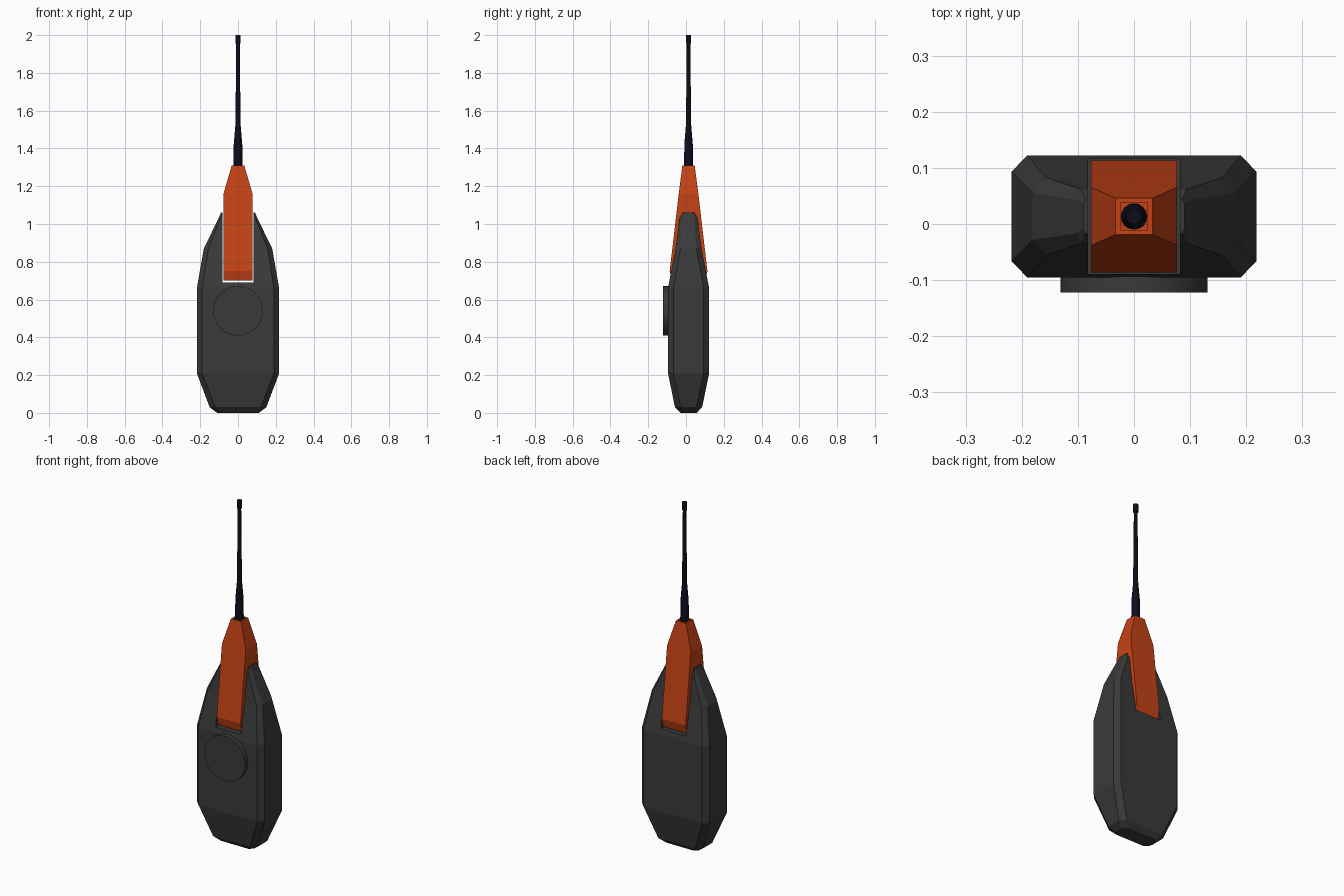
import bpy, bmesh, math

if "Cube" in bpy.data.objects:
    bpy.data.objects.remove(bpy.data.objects["Cube"])

CY = 0.0135  # shared centre line in y


def material(name, rgb):
    m = bpy.data.materials.new(name)
    m.diffuse_color = (*rgb, 1)
    m.use_nodes = True
    m.node_tree.nodes["Principled BSDF"].inputs["Base Color"].default_value = m.diffuse_color
    return m


def loft(name, rings, mat):
    """Skin a list of equal-length point rings and cap both ends."""
    bm = bmesh.new()
    loops = [[bm.verts.new(p) for p in ring] for ring in rings]
    n = len(loops[0])
    for a, b in zip(loops, loops[1:]):
        for i in range(n):
            j = (i + 1) % n
            bm.faces.new((a[i], a[j], b[j], b[i]))
    bm.faces.new(loops[0][::-1])
    bm.faces.new(loops[-1])
    bmesh.ops.recalc_face_normals(bm, faces=bm.faces)
    me = bpy.data.meshes.new(name)
    bm.to_mesh(me)
    bm.free()
    ob = bpy.data.objects.new(name, me)
    bpy.context.collection.objects.link(ob)
    if mat:
        me.materials.append(mat)
    return ob


def octagon(z, hx, hy, cx, cy):
    pts = [(hx, hy - cy), (hx - cx, hy), (cx - hx, hy), (-hx, hy - cy),
           (-hx, cy - hy), (cx - hx, -hy), (hx - cx, -hy), (hx, cy - hy)]
    return [(x, y + CY, z) for x, y in pts]


def rectangle(z, hx, hy):
    return [(x, y + CY, z) for x, y in ((hx, hy), (-hx, hy), (-hx, -hy), (hx, -hy))]


def circle(z, r, n=16):
    return [(r * math.cos(math.tau * i / n), CY + r * math.sin(math.tau * i / n), z)
            for i in range(n)]


grey = material("dark_grey", (0.042, 0.042, 0.042))
orange = material("orange", (0.56, 0.055, 0.008))
black = material("black", (0.004, 0.004, 0.012))

# Faceted body shell
body = loft("body", [octagon(*r) for r in (
    (0.0, 0.11, 0.043, 0.02, 0.02),
    (0.03, 0.15, 0.072, 0.03, 0.03),
    (0.21, 0.218, 0.109, 0.028, 0.029),
    (0.66, 0.218, 0.109, 0.028, 0.029),
    (0.87, 0.181, 0.069, 0.024, 0.027),
    (1.03, 0.103, 0.048, 0.01, 0.018),
    (1.06, 0.09, 0.03, 0.004, 0.008))], grey)

# Notch between the two prongs
cutter = loft("notch_cutter", [rectangle(0.69, 0.082, 0.3), rectangle(1.3, 0.082, 0.3)], None)
cutter.hide_render = True
cutter.hide_viewport = True
mod = body.modifiers.new("notch", 'BOOLEAN')
mod.operation = 'DIFFERENCE'
mod.solver = 'EXACT'
mod.object = cutter

# Orange wedge with a socket in its top
loft("antenna_collar", [rectangle(*r) for r in (
    (0.70, 0.077, 0.088), (0.75, 0.077, 0.1), (1.16, 0.077, 0.052),
    (1.31, 0.033, 0.0325), (1.31, 0.024, 0.0245), (1.28, 0.024, 0.0245))], orange)

# Tapered antenna with end cap
antenna = loft("antenna", [circle(z, r) for z, r in (
    (1.27, 0.0235), (1.42, 0.0225), (1.53, 0.0135), (1.955, 0.0095),
    (1.955, 0.014), (2.0, 0.014))], black)

# Round button on the front
bpy.ops.mesh.primitive_cylinder_add(vertices=32, radius=0.131, depth=0.04,
                                    location=(0, -0.102, 0.54),
                                    rotation=(math.pi / 2, 0, 0))
button = bpy.context.object
button.name = "front_button"
button.data.materials.append(grey)

# Smooth only the round parts
for ob in (antenna, button):
    bpy.ops.object.select_all(action='DESELECT')
    ob.select_set(True)
    bpy.context.view_layer.objects.active = ob
    bpy.ops.object.shade_smooth_by_angle(angle=math.radians(30))
